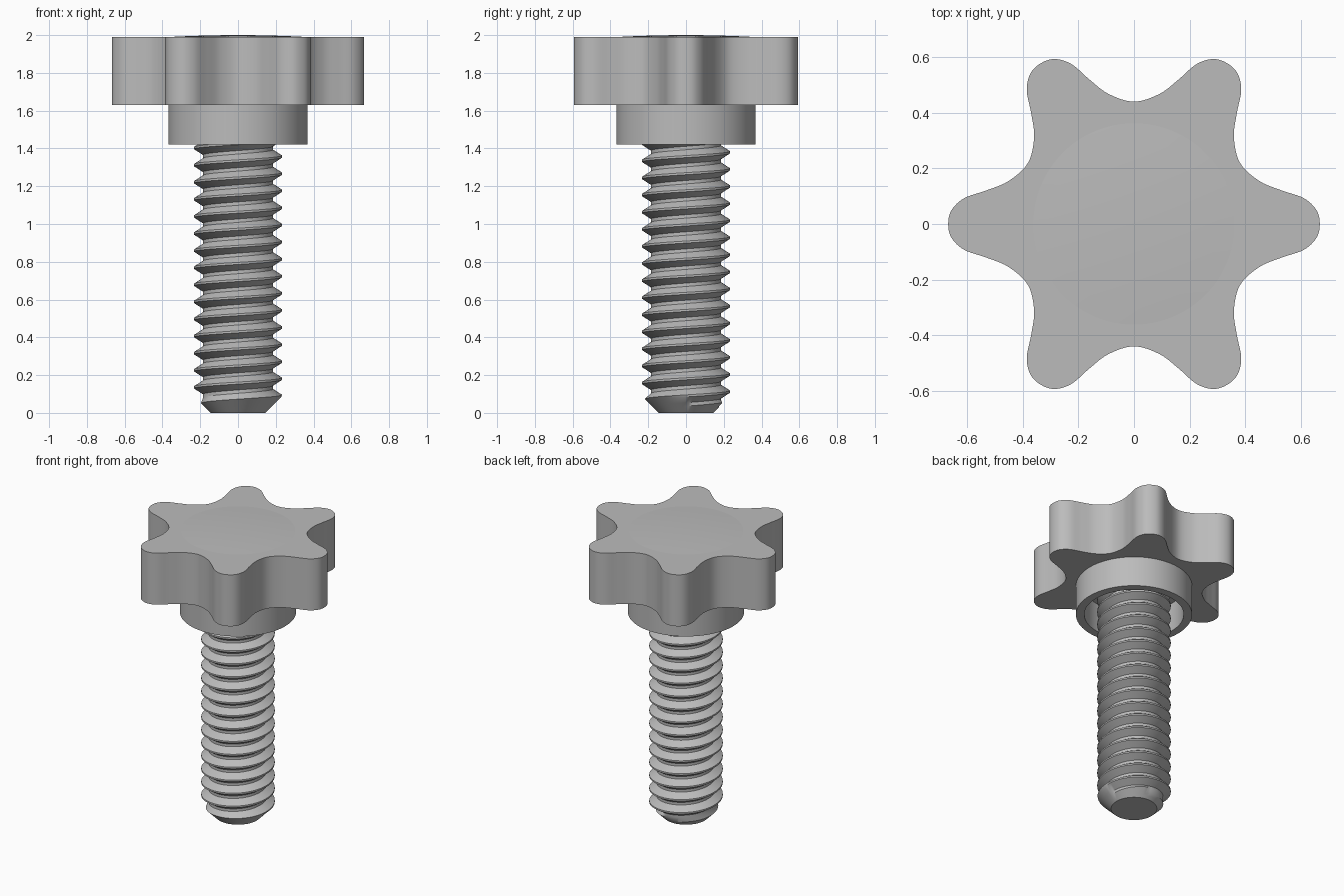
import bpy, bmesh, math
from mathutils import Vector, Matrix

cube = bpy.data.objects.get("Cube")
if cube:
    bpy.data.objects.remove(cube, do_unlink=True)

grey = bpy.data.materials.new("plain grey")
grey.use_nodes = True
GREY = (0.5, 0.5, 0.5, 1)
grey.diffuse_color = GREY
grey.node_tree.nodes["Principled BSDF"].inputs["Base Color"].default_value = GREY


def finish(bm, name, angle=30):
    bmesh.ops.recalc_face_normals(bm, faces=bm.faces[:])
    mesh = bpy.data.meshes.new(name)
    bm.to_mesh(mesh)
    bm.free()
    mesh.materials.append(grey)
    obj = bpy.data.objects.new(name, mesh)
    bpy.context.collection.objects.link(obj)
    bpy.ops.object.select_all(action='DESELECT')
    obj.select_set(True)
    bpy.context.view_layer.objects.active = obj
    bpy.ops.object.shade_smooth_by_angle(angle=math.radians(angle))
    return obj


def lathe(name, profile, steps=96):
    """Revolve an open (radius, height) profile round the z axis."""
    bm = bmesh.new()
    verts = [bm.verts.new((r, 0, z)) for r, z in profile]
    edges = [bm.edges.new(pair) for pair in zip(verts, verts[1:])]
    bmesh.ops.spin(bm, geom=verts + edges, cent=(0, 0, 0), axis=(0, 0, 1),
                   angle=math.tau, steps=steps, use_duplicate=False)
    bmesh.ops.remove_doubles(bm, verts=bm.verts[:], dist=1e-5)
    return finish(bm, name)


# Six-lobed grip: half a lobe, mirrored, repeated and smoothed into an outline
half = [(0.668, 0), (0.656, 0.05), (0.61, 0.093), (0.53, 0.121), (0.45, 0.155), (0.381, 0.22)]
lobe = [(x, -y) for x, y in half[:0:-1]] + half[:-1]
ctrl = [Matrix.Rotation(k * math.pi / 3, 2) @ Vector(p) for k in range(6) for p in lobe]
outline = []
for i in range(len(ctrl)):
    a, b, c, d = (ctrl[(i + k) % len(ctrl)] for k in (-1, 0, 1, 2))
    for s in range(6):
        t = s / 6
        outline.append(0.5 * (2 * b + (c - a) * t + (2 * a - 5 * b + 4 * c - d) * t * t
                              + (3 * b - a - 3 * c + d) * t ** 3))
bm = bmesh.new()
base = bm.faces.new([bm.verts.new((p.x, p.y, 1.63)) for p in outline])
top = bmesh.ops.extrude_face_region(bm, geom=[base], use_keep_orig=True)
bmesh.ops.translate(bm, vec=(0, 0, 0.36),
                    verts=[v for v in top["geom"] if isinstance(v, bmesh.types.BMVert)])
finish(bm, "knob_grip")

# Shallow domed cap on the grip
lathe("knob_cap", [(0.362, 1.988)] + [(0.362 * (1 - k / 6), 1.99 + 0.01 * (1 - (1 - k / 6) ** 2))
                                      for k in range(7)])

# Collar with a hollow underside
lathe("knob_collar", [(0.368, 1.632), (0.368, 1.42), (0.315, 1.42), (0.315, 1.62), (0, 1.62)])

# Threaded shank: helical rows of crest and root, clipped to a chamfered tip
PITCH, SEGS, TOP, TIP = 0.0905, 72, 1.62, 0.145
CREST, ROOT = 0.233, 0.185
thread = [(-0.06, CREST), (0.06, CREST), (0.4, ROOT), (0.6, ROOT)]
phase = 1.357 - 17 * PITCH
bm = bmesh.new()
columns = []
for i in range(SEGS + 1):
    turn = i / SEGS
    col = []
    for k in range(23):
        for frac, r in thread:
            z = phase + PITCH * (k + frac + turn)
            z = min(max(z, 0), TOP)
            if z < 0.055:
                r = CREST
            r = min(r, TIP + z) if z < TOP else ROOT
            col.append(bm.verts.new((r * math.cos(turn * math.tau), r * math.sin(turn * math.tau), z)))
    columns.append(col)
for a, b in zip(columns, columns[1:]):
    for j in range(len(a) - 1):
        bm.faces.new((a[j], b[j], b[j + 1], a[j + 1]))
bmesh.ops.remove_doubles(bm, verts=bm.verts[:], dist=1e-5)
for level in (0, TOP):
    rim = [e for e in bm.edges if e.is_boundary and all(abs(v.co.z - level) < 1e-4 for v in e.verts)]
    bmesh.ops.holes_fill(bm, edges=rim, sides=0)
finish(bm, "threaded_shank")
